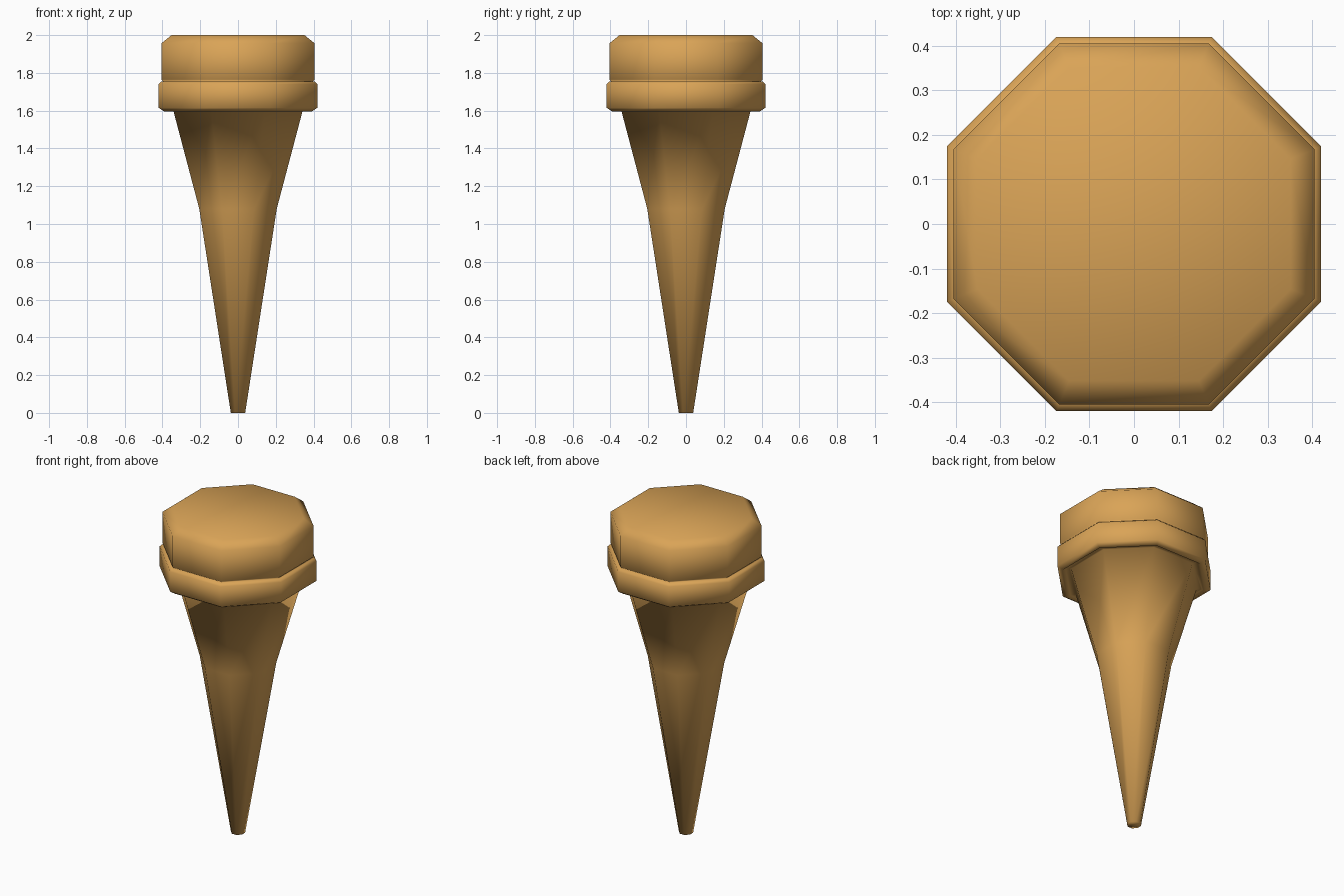
import bpy, math

if "Cube" in bpy.data.objects:
    bpy.data.objects.remove(bpy.data.objects["Cube"])

mat = bpy.data.materials.new("warm tan")
mat.diffuse_color = (0.70, 0.37, 0.095, 1)
mat.use_nodes = True
mat.node_tree.nodes["Principled BSDF"].inputs["Base Color"].default_value = mat.diffuse_color
SIDES = 8


def lathe(name, profile):
    """Octagonal solid from (half width across flats, height) pairs."""
    verts, faces = [], []
    for half, z in profile:
        r = half / math.cos(math.pi / SIDES)
        for i in range(SIDES):
            a = 2 * math.pi * (i + 0.5) / SIDES
            verts.append((r * math.cos(a), r * math.sin(a), z))
    for k in range(len(profile) - 1):
        for i in range(SIDES):
            j = (i + 1) % SIDES
            faces.append((k * SIDES + i, k * SIDES + j,
                          (k + 1) * SIDES + j, (k + 1) * SIDES + i))
    top = (len(profile) - 1) * SIDES
    faces.append(tuple(reversed(range(SIDES))))
    faces.append(tuple(range(top, top + SIDES)))
    me = bpy.data.meshes.new(name)
    me.from_pydata(verts, [], faces)
    me.materials.append(mat)
    me.polygons.foreach_set("use_smooth", [True] * len(me.polygons))
    ob = bpy.data.objects.new(name, me)
    bpy.context.collection.objects.link(ob)
    return ob


# Tapered shaft, collar and chamfered cap in one stepped outline
lathe("tapered_peg", [
    (0.038, 0), (0.205, 1.08), (0.345, 1.61),                 # shaft
    (0.375, 1.61), (0.39, 1.595), (0.42, 1.615),              # collar underside
    (0.42, 1.74), (0.405, 1.755), (0.395, 1.755),             # collar
    (0.405, 1.765), (0.405, 1.957), (0.352, 2.0)])            # cap
